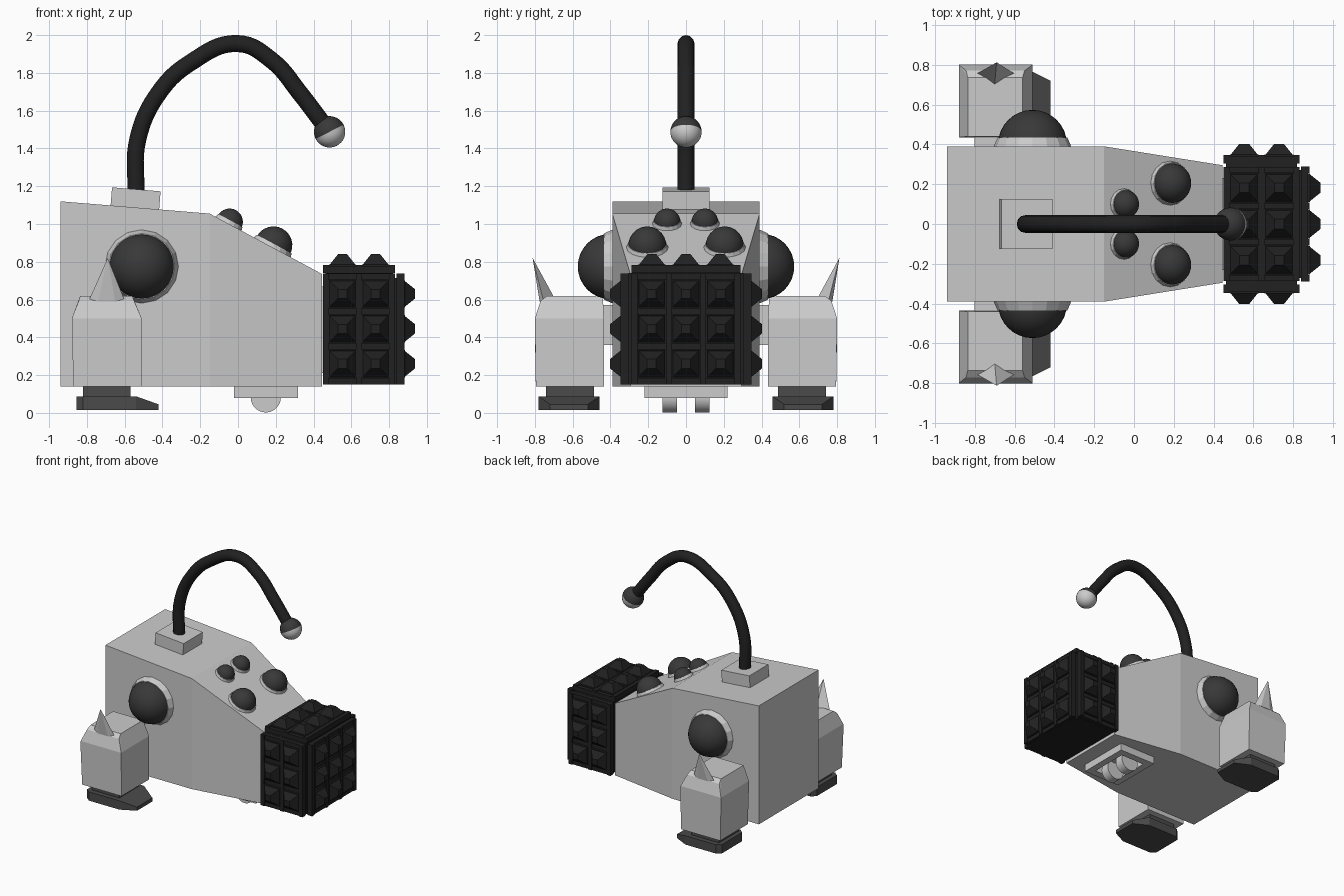
import bpy, bmesh, math
from mathutils import Vector, Matrix

if "Cube" in bpy.data.objects:
    bpy.data.objects.remove(bpy.data.objects["Cube"])


def material(name, v):
    m = bpy.data.materials.new(name)
    m.diffuse_color = (v, v, v, 1)
    m.use_nodes = True
    m.node_tree.nodes["Principled BSDF"].inputs["Base Color"].default_value = m.diffuse_color
    return m


BLACK = material("black", 0.015)
DARK = material("dark_lens", 0.04)
RUBBER = material("dark_grey", 0.07)


def finish(name, bm, mat=None, mirror=False, smooth=False):
    bmesh.ops.recalc_face_normals(bm, faces=bm.faces)
    me = bpy.data.meshes.new(name)
    bm.to_mesh(me)
    bm.free()
    ob = bpy.data.objects.new(name, me)
    bpy.context.collection.objects.link(ob)
    if mat:
        me.materials.append(mat)
    if smooth:
        bpy.ops.object.select_all(action='DESELECT')
        ob.select_set(True)
        bpy.context.view_layer.objects.active = ob
        bpy.ops.object.shade_smooth_by_angle(angle=math.radians(35))
    if mirror:
        mod = ob.modifiers.new("mirror", 'MIRROR')
        mod.use_axis = (False, True, False)
    return ob


def add_hull(bm, pts):
    part = bmesh.new()
    for p in pts:
        part.verts.new(p)
    bmesh.ops.convex_hull(part, input=part.verts)
    bmesh.ops.dissolve_limit(part, angle_limit=0.02, verts=part.verts, edges=part.edges)
    tmp = bpy.data.meshes.new("tmp")
    part.to_mesh(tmp)
    part.free()
    bm.from_mesh(tmp)
    bpy.data.meshes.remove(tmp)


def corners(x, y, z):
    return [(a, b, c) for a in x for b in y for c in z]


def hull(name, pts, **kw):
    bm = bmesh.new()
    add_hull(bm, pts)
    return finish(name, bm, **kw)


def box(name, x, y, z, **kw):
    return hull(name, corners(x, y, z), **kw)


def frame_matrix(origin, normal):
    q = Vector((0, 0, 1)).rotation_difference(Vector(normal).normalized())
    return Matrix.Translation(origin) @ q.to_matrix().to_4x4()


def dome(name, origin, normal, r, mat, mirror=True):
    bm = bmesh.new()
    bmesh.ops.create_uvsphere(bm, u_segments=32, v_segments=16, radius=r)
    bmesh.ops.bisect_plane(bm, geom=bm.verts[:] + bm.edges[:] + bm.faces[:], dist=1e-5,
                           plane_co=(0, 0, 0), plane_no=(0, 0, 1), clear_inner=True)
    bm.transform(frame_matrix(origin, normal))
    return finish(name, bm, mat=mat, mirror=mirror, smooth=True)


def disc(name, origin, normal, r1, r2, depth, segs=16, **kw):
    bm = bmesh.new()
    bmesh.ops.create_cone(bm, cap_ends=True, segments=segs, radius1=r1, radius2=r2, depth=depth)
    bm.transform(frame_matrix(origin, normal))
    return finish(name, bm, **kw)


# Wedge-shaped body, tapering toward the head
hull("body", corners((-0.94,), (-0.39, 0.39), (0.14, 1.12))
     + corners((-0.15,), (-0.39, 0.39), (0.14, 1.055))
     + corners((0.445,), (-0.295, 0.295), (0.14, 0.735)))
box("neck", (0.44, 0.47), (-0.23, 0.23), (0.21, 0.67))

# Side eyes: bezel and dome
disc("side_eye_ring", (-0.51, 0.412, 0.775), (0, 1, 0), 0.195, 0.175, 0.046, mirror=True)
dome("side_eye", (-0.51, 0.4, 0.775), (0, 1, 0), 0.173, DARK)

# Two pairs of eyes on the sloping face
SLOPE = Vector((0.32, 0, 0.595)).normalized()
for name, x, y, r in (("large_eye", 0.182, 0.205, 0.1), ("small_eye", -0.05, 0.1, 0.07)):
    base = Vector((x, y, 1.055 - (x + 0.15) * 0.538))
    disc(name + "_ring", base + SLOPE * 0.005, SLOPE, r * 1.15, r * 1.04, 0.03, mirror=True)
    dome(name, base + SLOPE * 0.012, SLOPE, r, DARK)

# Legs
hull("leg", corners((-0.87, -0.51), (0.435, 0.795), (0.14,))
     + corners((-0.88, -0.51), (0.435, 0.80), (0.43, 0.5))
     + corners((-0.843, -0.55), (0.44, 0.77), (0.593,))
     + corners((-0.835, -0.56), (0.44, 0.735), (0.62,)), mirror=True)
box("leg_joint", (-0.8, -0.58), (0.38, 0.44), (0.36, 0.57), mirror=True)
hull("leg_spike", [(-0.79, 0.755, 0.595), (-0.7, 0.70, 0.615), (-0.6, 0.755, 0.595),
                   (-0.65, 0.775, 0.59), (-0.74, 0.775, 0.59), (-0.69, 0.812, 0.82)], mirror=True)
box("ankle", (-0.82, -0.57), (0.487, 0.74), (0.08, 0.14), mat=RUBBER, mirror=True)
sole = [(-0.855, 0.49), (-0.855, 0.75), (-0.82, 0.78), (-0.54, 0.78),
        (-0.42, 0.72), (-0.42, 0.52), (-0.54, 0.457), (-0.82, 0.457)]
hull("foot", [(x, y, 0.015) for x, y in sole]
     + [(x, y, 0.045 if x > -0.5 else 0.088) for x, y in sole], mat=RUBBER, mirror=True)

# Underside frame with two small wheels
bm = bmesh.new()
for xr, yr in (((-0.02, 0.04), (-0.22, 0.22)), ((0.26, 0.317), (-0.22, 0.22)),
               ((0.04, 0.26), (-0.22, -0.16)), ((0.04, 0.26), (0.16, 0.22))):
    add_hull(bm, corners(xr, yr, (0.08, 0.14)))
finish("wheel_frame", bm)
disc("wheel", (0.147, 0.086, 0.082), (0, 1, 0), 0.08, 0.08, 0.075, segs=24, mirror=True, smooth=True)


# Studded crusher head: core block plus panels of bars and blunt studs
def panel(name, origin, u, v, n, nu, nv, su, sv, mirror=False):
    o, u, v, n = map(Vector, (origin, u, v, n))

    def block(bm, a, b, h, a2=None, b2=None):
        lo = [o + u * i + v * j + n * h[0] for i in a for j in b]
        hi = [o + u * i + v * j + n * h[1] for i in (a2 or a) for j in (b2 or b)]
        add_hull(bm, lo + hi)

    bm = bmesh.new()
    w, top = 0.016, 0.035
    for i in range(nu + 1):
        c = (i - nu / 2) * su
        block(bm, (c - w, c + w), (-nv * sv / 2 - w, nv * sv / 2 + w), (0, top + 0.008))
    for j in range(nv + 1):
        c = (j - nv / 2) * sv
        block(bm, (-nu * su / 2 - w, nu * su / 2 + w), (c - w, c + w), (0, top))
    for i in range(nu):
        for j in range(nv):
            a, b = (i - nu / 2 + 0.5) * su, (j - nv / 2 + 0.5) * sv
            block(bm, (a - 0.072, a + 0.072), (b - 0.072, b + 0.072), (0, top + 0.01))
            block(bm, (a - 0.068, a + 0.068), (b - 0.068, b + 0.068), (top + 0.01, 0.1),
                  (a - 0.024, a + 0.024), (b - 0.024, b + 0.024))
    finish(name, bm, mat=BLACK, mirror=mirror)


box("crusher_core", (0.463, 0.82), (-0.305, 0.305), (0.15, 0.74), mat=BLACK)
box("crusher_front_mount", (0.82, 0.85), (-0.27, 0.27), (0.15, 0.715), mat=BLACK)
panel("crusher_side_panel", (0.641, 0.303, 0.445), (1, 0, 0), (0, 0, 1), (0, 1, 0),
      2, 3, 0.175, 0.185, mirror=True)
panel("crusher_top_panel", (0.641, 0, 0.74), (1, 0, 0), (0, 1, 0), (0, 0, 1), 2, 3, 0.175, 0.181)
panel("crusher_front_panel", (0.838, 0, 0.445), (0, 1, 0), (0, 0, 1), (1, 0, 0), 3, 3, 0.182, 0.185)

# Tail socket, tilted with the back
tilt = math.tan(math.radians(-4.7))
hull("tail_socket", [(x + 0.08 * (z - 1.08), y, z + (x + 0.54) * tilt)
                     for x, y, z in corners((-0.675, -0.418), (-0.125, 0.125), (1.07, 1.183))])

# Arching tail tube
path = [(-0.54, 1.15), (-0.53, 1.45), (-0.415, 1.70), (-0.25, 1.855), (0, 1.955),
        (0.18, 1.865), (0.33, 1.69), (0.455, 1.525)]
cu = bpy.data.curves.new("tail", 'CURVE')
cu.dimensions = '3D'
cu.bevel_depth = 0.045
cu.bevel_resolution = 4
cu.resolution_u = 8
cu.use_fill_caps = True
sp = cu.splines.new('BEZIER')
sp.bezier_points.add(len(path) - 1)
for bp, (x, z) in zip(sp.bezier_points, path):
    bp.co = (x, 0, z)
    bp.handle_left_type = bp.handle_right_type = 'AUTO'
cu.materials.append(BLACK)
tail = bpy.data.objects.new("tail", cu)
bpy.context.collection.objects.link(tail)
bpy.ops.object.select_all(action='DESELECT')
tail.select_set(True)
bpy.context.view_layer.objects.active = tail
bpy.ops.object.convert(target='MESH')
bpy.ops.object.shade_smooth_by_angle(angle=math.radians(40))

# Lamp ball at the tail tip: dark shell above, pale lens below
LAMP = Vector((0.45, 0, -0.89))
dome("lamp_shell", (0.485, 0, 1.488), -LAMP, 0.083, DARK, mirror=False)
dome("lamp_lens", (0.485, 0, 1.488), LAMP, 0.083, None, mirror=False)
